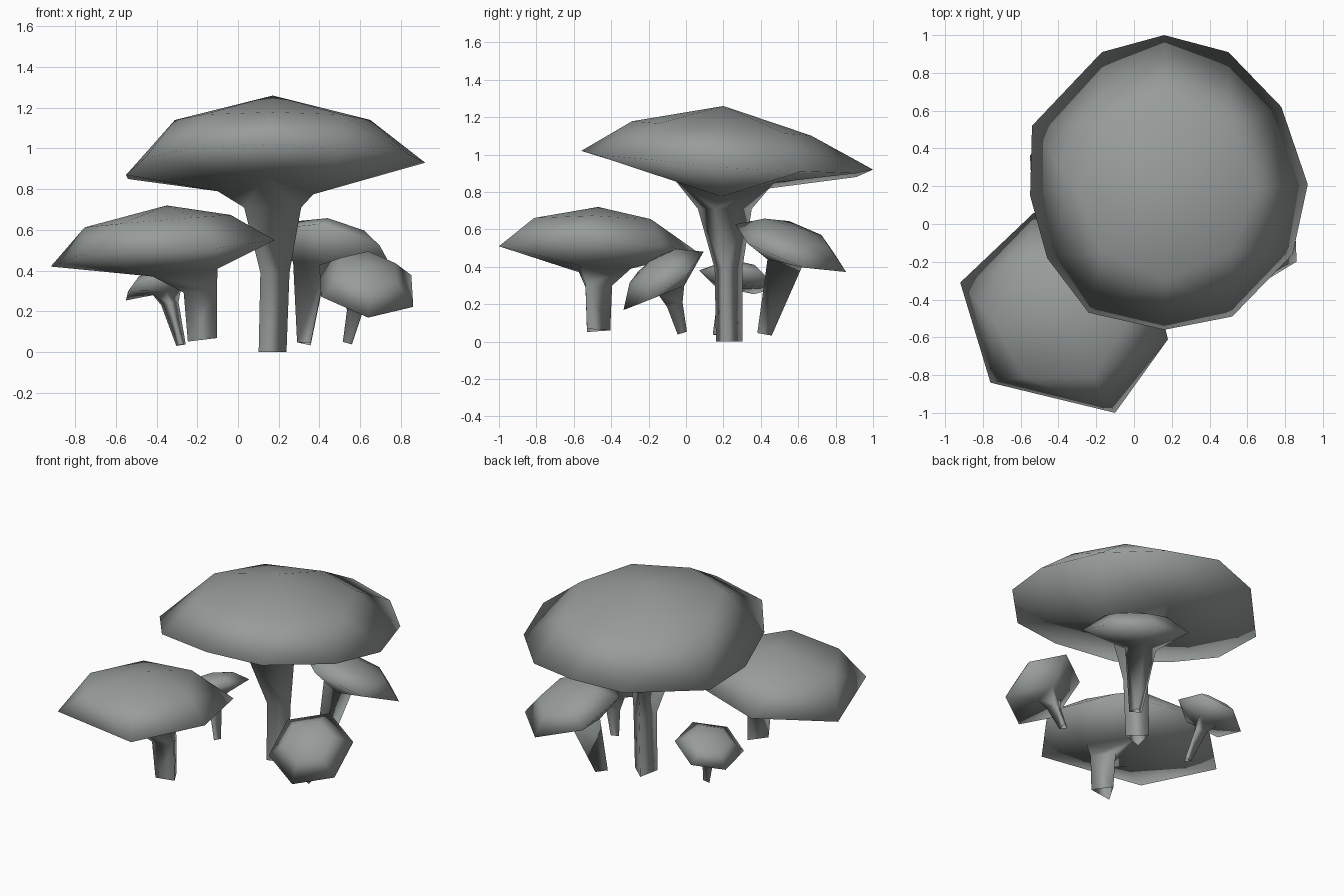
import bpy, bmesh
from math import cos, sin, radians
from mathutils import Vector

cube = bpy.data.objects.get("Cube")
if cube:
    bpy.data.objects.remove(cube, do_unlink=True)

grey = bpy.data.materials.new("slate grey")
grey.use_nodes = True
grey.diffuse_color = (0.31, 0.335, 0.33, 1)
grey.node_tree.nodes["Principled BSDF"].inputs["Base Color"].default_value = grey.diffuse_color


def ring(centre, radius, sides, phase, normal=(0, 0, 1)):
    """Regular polygon, anticlockwise from above, tilted to face along normal."""
    turn = Vector((0, 0, 1)).rotation_difference(Vector(normal))
    angles = [radians(phase + 360 * i / sides) for i in range(sides)]
    return [Vector(centre) + turn @ Vector((radius * cos(a), radius * sin(a), 0)) for a in angles]


def headings(loop):
    mid = sum((v.co for v in loop), Vector()) / len(loop)
    return [(v.co - mid).xy.normalized() for v in loop]


def bridge(bm, a, b):
    """Join two loops of any size with triangles, stepping round by heading."""
    da, db = headings(a), headings(b)
    na, nb = len(a), len(b)
    start = min(range(nb), key=lambda k: (db[k] - da[0]).length)
    i = j = 0
    while i < na or j < nb:
        a0, a1 = i % na, (i + 1) % na
        b0, b1 = (start + j) % nb, (start + j + 1) % nb
        step_a = (da[a1] - db[b0]).length < (da[a0] - db[b1]).length
        if j == nb or (i < na and step_a):
            bm.faces.new((a[a0], b[b0], a[a1]))
            i += 1
        else:
            bm.faces.new((a[a0], b[b0], b[b1]))
            j += 1


def mushroom(name, tip, rings):
    """Smooth skin from the tip down through crown, rim, gills and open-ended stem."""
    bm = bmesh.new()
    loops = [[bm.verts.new(p) for p in points] for points in rings]
    top = bm.verts.new(tip)
    crown = loops[0]
    for v, w in zip(crown, crown[1:] + crown[:1]):
        bm.faces.new((top, v, w))
    for a, b in zip(loops, loops[1:]):
        bridge(bm, a, b)
    for f in bm.faces:
        f.smooth = True
    mesh = bpy.data.meshes.new(name)
    bm.to_mesh(mesh)
    bm.free()
    mesh.materials.append(grey)
    bpy.context.collection.objects.link(bpy.data.objects.new(name, mesh))


def small_mushroom(name, centre, radius, normal, phase, rise, stem, stem_phase):
    """Six-sided tilted cap on a tapering three-sided stem."""
    c, up = Vector(centre), Vector(normal).normalized()
    cap = [ring(c + up * rise, radius * 0.58, 6, phase, normal),
           ring(c, radius, 6, phase, normal)]
    mushroom(name, c + up * rise * 1.3,
             cap + [ring(p, r, 3, stem_phase, up + Vector((0, 0, 1))) for p, r in stem])


# large mushroom
large_rim = [(0.92, 0.21, 0.93), (0.78, 0.62, 0.91), (0.5, 0.91, 0.9), (0.16, 1, 0.92),
             (-0.17, 0.91, 0.88), (-0.54, 0.52, 0.85), (-0.55, 0.15, 0.87), (-0.46, -0.18, 0.95),
             (-0.24, -0.47, 1), (0.16, -0.56, 1.02), (0.52, -0.49, 1), (0.84, -0.16, 0.97)]
large_flare = [(0.37, 0.19, 0.775), (0.13, 0.47, 0.85), (-0.1, 0.22, 0.79), (0.13, -0.06, 0.865)]
mushroom("large_mushroom", (0.17, 0.2, 1.26),
         [ring((0.17, 0.19, 1.14), 0.48, 8, 0, (0, 0.08, 1)),
          large_rim, large_flare,
          ring((0.144, 0.19, 0.71), 0.17, 3, 108),
          ring((0.168, 0.218, 0.39), 0.087, 3, 108),
          ring((0.157, 0.222, 0), 0.083, 3, 108)])

# medium mushroom
medium_rim = [(0.18, -0.61, 0.55), (0.05, -0.12, 0.51), (-0.53, 0.06, 0.48),
              (-0.92, -0.31, 0.42), (-0.76, -0.84, 0.48), (-0.1, -1, 0.51)]
mushroom("medium_mushroom", (-0.35, -0.47, 0.72),
         [ring((-0.395, -0.5, 0.643), 0.36, 6, 0, (-0.085, 0.01, 1)),
          medium_rim,
          ring((-0.26, -0.48, 0.39), 0.185, 3, 90, (-0.12, 0, 1)),
          ring((-0.185, -0.49, 0.3), 0.095, 3, 90, (-0.1, 0, 1)),
          ring((-0.175, -0.488, 0.06), 0.083, 3, 90, (-0.12, 0, 1))])

# three small tilted mushrooms
small_mushroom("front_small_mushroom", (0.63, -0.12, 0.325), 0.265, (0.2, -0.72, 1), -85, 0.1,
               [((0.6, -0.08, 0.28), 0.085), ((0.585, -0.06, 0.2), 0.05),
                ((0.545, -0.02, 0.047), 0.03)], 60)
small_mushroom("back_small_mushroom", (0.46, 0.56, 0.5), 0.33, (0.26, 0.37, 1), 15, 0.092,
               [((0.38, 0.53, 0.43), 0.11), ((0.335, 0.42, 0.042), 0.045)], 60)
small_mushroom("side_small_mushroom", (-0.37, 0.28, 0.335), 0.215, (-0.36, 0.2, 1), 35, 0.06,
               [((-0.35, 0.25, 0.295), 0.08), ((-0.335, 0.22, 0.24), 0.05),
                ((-0.28, 0.17, 0.035), 0.027)], 30)
